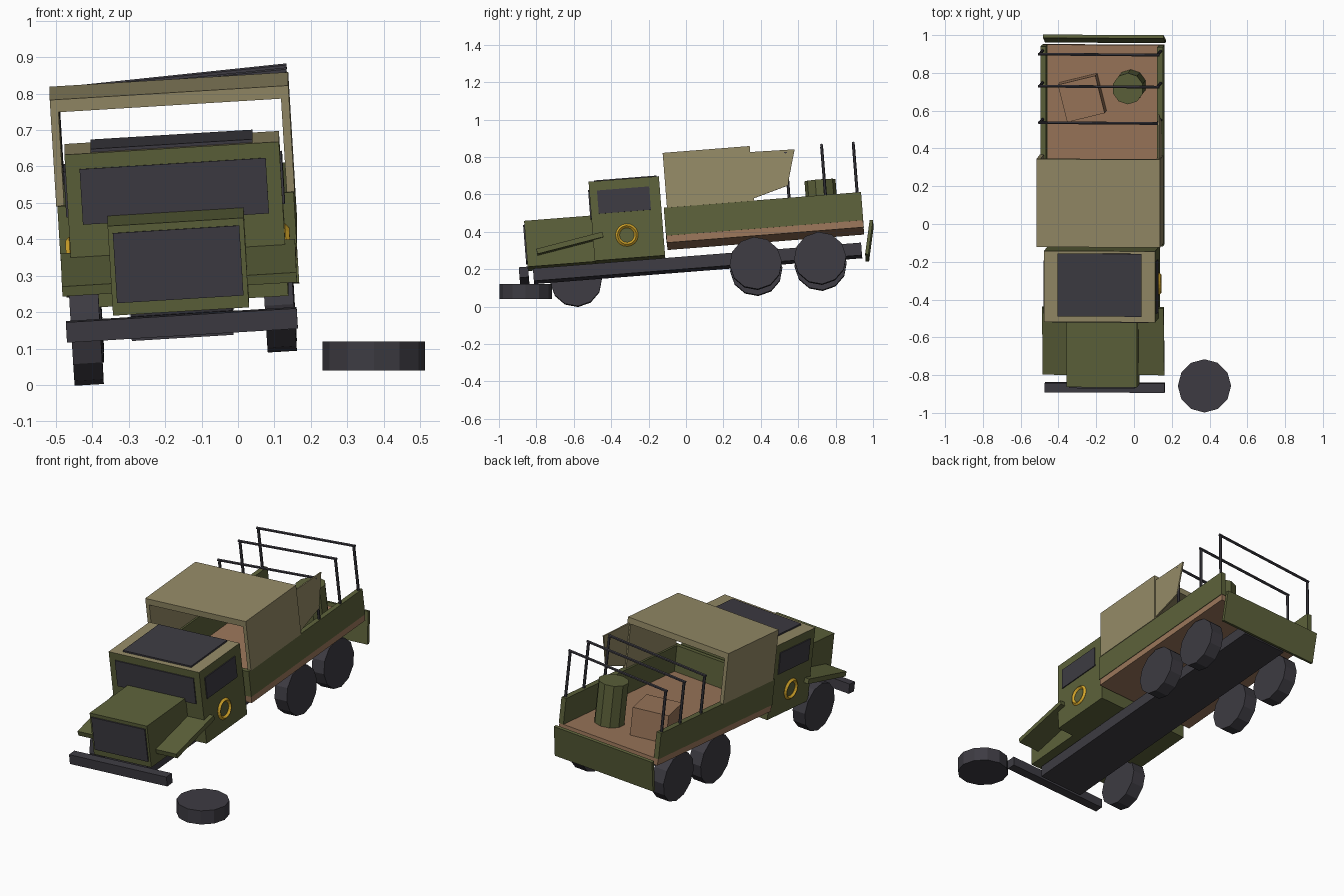
import bpy, bmesh
from math import radians, pi
from mathutils import Matrix, Vector

if "Cube" in bpy.data.objects:
    bpy.data.objects.remove(bpy.data.objects["Cube"])


def material(name, rgb):
    linear = [((c / 255 + 0.055) / 1.055) ** 2.4 for c in rgb] + [1]
    m = bpy.data.materials.new(name)
    m.use_nodes = True
    m.diffuse_color = linear
    node = next(n for n in m.node_tree.nodes if n.type == 'BSDF_PRINCIPLED')
    node.inputs["Base Color"].default_value = linear
    node.inputs["Roughness"].default_value = 0.9
    return m


OLIVE = material("olive green", (92, 97, 58))
CANVAS = material("canvas tan", (148, 138, 102))
WOOD = material("wood brown", (154, 118, 90))
DARK = material("dark grey", (61, 59, 66))
GOLD = material("gold", (212, 166, 42))

# The whole truck leans: nose down and rolled towards its right
LEAN = (Matrix.Translation((-0.14, 0, 0))
        @ Matrix.Rotation(radians(4.5), 4, 'X')
        @ Matrix.Rotation(radians(-3.5), 4, 'Y'))


def finish(name, bm, mat, place, frame=LEAN):
    bmesh.ops.recalc_face_normals(bm, faces=bm.faces)
    mesh = bpy.data.meshes.new(name)
    bm.to_mesh(mesh)
    bm.free()
    mesh.materials.append(mat)
    ob = bpy.data.objects.new(name, mesh)
    bpy.context.collection.objects.link(ob)
    ob.matrix_world = frame @ place
    return ob


def box(name, center, size, mat, turn=Matrix()):
    bm = bmesh.new()
    bmesh.ops.create_cube(bm, size=1)
    bmesh.ops.scale(bm, vec=size, verts=bm.verts)
    return finish(name, bm, mat, Matrix.Translation(center) @ turn)


def span(name, x, y, z, mat):
    """Box from its (low, high) range on each axis."""
    center = [(a + b) / 2 for a, b in (x, y, z)]
    return box(name, center, [b - a for a, b in (x, y, z)], mat)


def cylinder(name, center, radius, depth, sides, mat, turn=Matrix(), frame=LEAN):
    bm = bmesh.new()
    bmesh.ops.create_cone(bm, cap_ends=True, segments=sides, radius1=radius,
                          radius2=radius, depth=depth)
    return finish(name, bm, mat, Matrix.Translation(center) @ turn, frame)


def rod(name, a, b, radius, mat):
    a, b = Vector(a), Vector(b)
    turn = (b - a).to_track_quat('Z', 'Y').to_matrix().to_4x4()
    return cylinder(name, (a + b) / 2, radius, (b - a).length, 6, mat, turn)


SIDES = (("left", 1), ("right", -1))
ACROSS = Matrix.Rotation(pi / 2, 4, 'Y')

# Chassis and bumper
span("chassis", (-0.14, 0.14), (-0.80, 0.96), (0.193, 0.26), DARK)
box("front_bumper", (0, -0.85, 0.233), (0.635, 0.05, 0.056), DARK)

# Wheels; the front left one has come off and lies on the ground
for side, s in SIDES:
    for label, y in (("middle", 0.39), ("rear", 0.735)):
        cylinder(f"{label}_{side}_wheel", (s * 0.265, y, 0.185), 0.14, 0.08, 12, DARK, ACROSS)
cylinder("front_right_wheel", (-0.265, -0.575, 0.2), 0.138, 0.08, 12, DARK, ACROSS)
cylinder("loose_wheel", (0.373, -0.857, 0.08), 0.141, 0.08, 12, DARK, frame=Matrix())

# Hood, grille and sloping fenders
span("hood", (-0.187, 0.187), (-0.827, -0.46), (0.268, 0.515), OLIVE)
span("grille", (-0.174, 0.174), (-0.834, -0.826), (0.302, 0.495), DARK)
for side, s in SIDES:
    box(f"{side}_fender", (s * 0.25, -0.592, 0.37), (0.145, 0.365, 0.028), OLIVE,
        Matrix.Rotation(radians(10), 4, 'X'))

# Cab with a canvas-coloured roof
cab = span("cab", (-0.295, 0.295), (-0.467, -0.09), (0.265, 0.69), OLIVE)
cab.data.materials.append(CANVAS)
for face in cab.data.polygons:
    if face.normal.z > 0.9:
        face.material_index = 1
span("roof_hatch", (-0.223, 0.223), (-0.437, -0.103), (0.689, 0.699), DARK)
span("windshield", (-0.256, 0.256), (-0.473, -0.466), (0.495, 0.648), DARK)

# Side windows and door wreaths
for side, s in SIDES:
    box(f"{side}_window", (s * 0.296, -0.286, 0.577), (0.009, 0.28, 0.125), DARK)
    bpy.ops.mesh.primitive_torus_add(major_segments=18, minor_segments=4,
                                     major_radius=0.05, minor_radius=0.011)
    wreath = bpy.context.object
    wreath.name = f"{side}_door_wreath"
    wreath.data.materials.append(GOLD)
    wreath.matrix_world = LEAN @ Matrix.Translation((s * 0.297, -0.285, 0.389)) @ ACROSS

# Cargo bed
span("bed_floor", (-0.322, 0.322), (-0.075, 0.98), (0.33, 0.368), WOOD)
span("bed_headboard", (-0.3, 0.3), (-0.077, -0.05), (0.367, 0.518), OLIVE)
for side, s in SIDES:
    box(f"{side}_bed_wall", (s * 0.31, 0.452, 0.443), (0.03, 1.058, 0.151), OLIVE)
box("tailgate", (0, 1.005, 0.275), (0.64, 0.018, 0.185), OLIVE,
    Matrix.Rotation(radians(-12), 4, 'X'))

# Canvas cover, open at both ends
span("cover_top", (-0.328, 0.328), (-0.06, 0.407), (0.776, 0.811), CANVAS)
for side, s in SIDES:
    box(f"{side}_cover_side", (s * 0.317, 0.1735, 0.647), (0.022, 0.467, 0.26), CANVAS)

# Torn flap trailing from the left cover side
bm = bmesh.new()
outline = [(0.405, 0.779), (0.645, 0.775), (0.592, 0.584), (0.405, 0.53)]
flap = bm.faces.new([bm.verts.new((0.314, y, z)) for y, z in outline])
edge = bmesh.ops.extrude_face_region(bm, geom=[flap])["geom"]
bmesh.ops.translate(bm, vec=(0.008, 0, 0),
                    verts=[v for v in edge if isinstance(v, bmesh.types.BMVert)])
finish("torn_flap", bm, CANVAS, Matrix())

# Bare cover hoops, each with a slightly crooked crossbar
for i, (y, top) in enumerate(((0.595, 0.75), (0.79, 0.772), (0.96, 0.77))):
    tilt = 0.014
    rod(f"hoop_bar_{i + 1}", (-0.322, y, top - tilt), (0.322, y, top + tilt), 0.008, DARK)
    for side, s in SIDES:
        rod(f"{side}_hoop_post_{i + 1}", (s * 0.313, y, 0.45),
            (s * 0.313, y, top + s * tilt - 0.008), 0.008, DARK)

# Cargo
cylinder("barrel", (0.145, 0.767, 0.488), 0.083, 0.244, 10, OLIVE)
box("crate", (-0.107, 0.705, 0.447), (0.205, 0.205, 0.165), WOOD,
    Matrix.Rotation(radians(14), 4, 'Z'))
